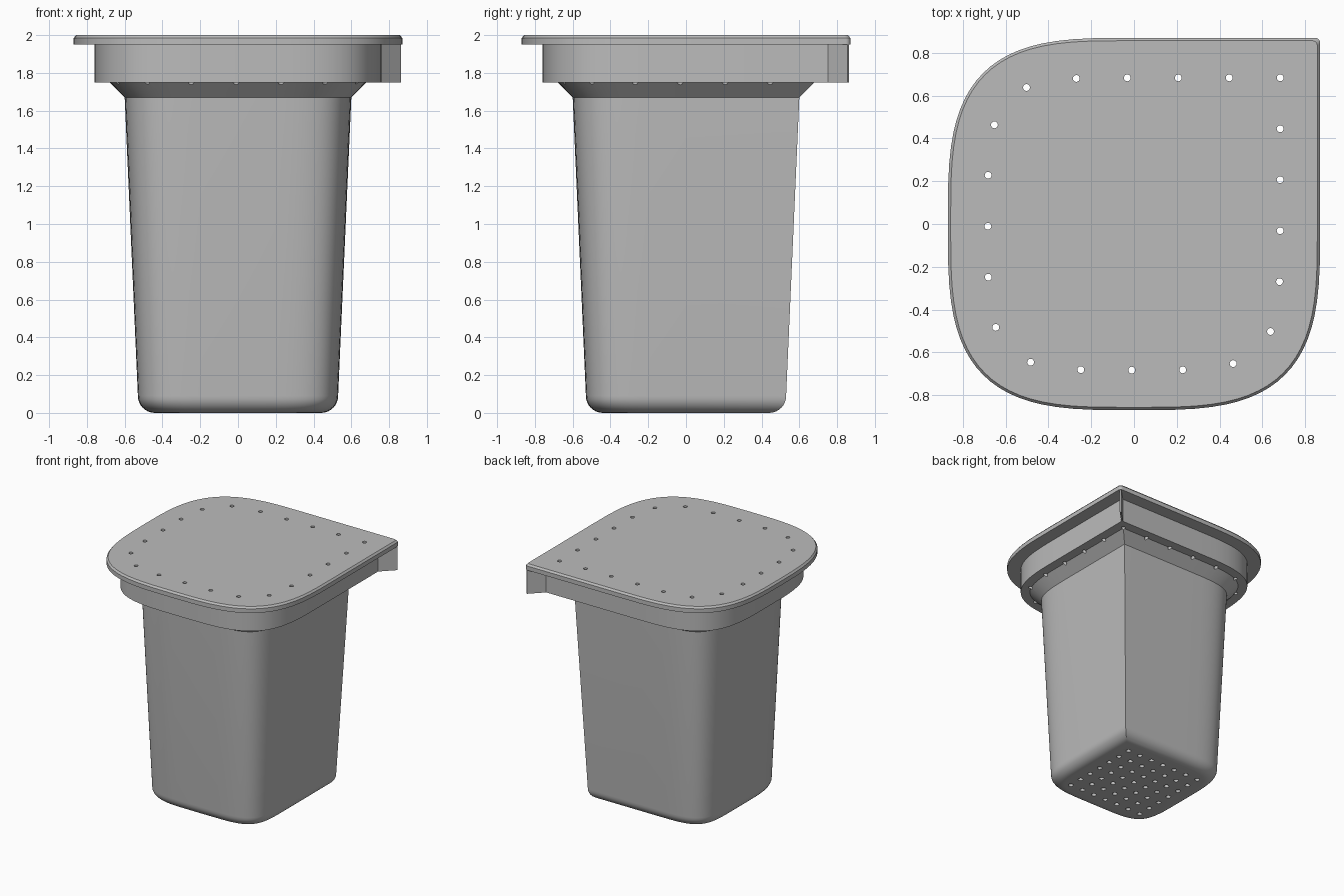
import bpy
import bmesh
from math import sin, cos, pi, radians, copysign
from mathutils import Vector, Matrix

if "Cube" in bpy.data.objects:
    bpy.data.objects.remove(bpy.data.objects["Cube"], do_unlink=True)

grey = bpy.data.materials.new("light grey plastic")
grey.use_nodes = True
colour = (0.5, 0.5, 0.5, 1)
grey.diffuse_color = colour
grey.node_tree.nodes["Principled BSDF"].inputs["Base Color"].default_value = colour


def outline(r, n, corner=0.0, steps=20):
    """Rounded square (superellipse) whose +x +y corner stays square."""
    pts = []
    for i in range(3 * steps + 1):
        t = pi / 2 + i * pi / 2 / steps
        c, s = cos(t), sin(t)
        c, s = (0 if abs(v) < 1e-6 else v for v in (c, s))
        pts.append((copysign(r * abs(c) ** (2 / n), c), copysign(r * abs(s) ** (2 / n), s)))
    if corner:
        for i in range(7):
            a = i * pi / 12
            pts.append((r - corner + corner * cos(a), r - corner + corner * sin(a)))
    else:
        pts.append((r, r))
    return pts


def make_object(name, bm):
    bmesh.ops.recalc_face_normals(bm, faces=bm.faces)
    mesh = bpy.data.meshes.new(name)
    bm.to_mesh(mesh)
    bm.free()
    obj = bpy.data.objects.new(name, mesh)
    mesh.materials.append(grey)
    bpy.context.collection.objects.link(obj)
    return obj


def loft(name, profile, corner=0.0):
    """Closed solid through stacked outlines given as (radius, exponent, z)."""
    bm = bmesh.new()
    rings = [[bm.verts.new((x, y, z)) for x, y in outline(r, n, corner)] for r, n, z in profile]
    for a, b in zip(rings, rings[1:]):
        for i in range(len(a)):
            j = (i + 1) % len(a)
            bm.faces.new((a[i], a[j], b[j], b[i]))
    bm.faces.new(rings[0])
    bm.faces.new(rings[-1])
    return make_object(name, bm)


def spaced(pts, count):
    """Evenly spaced points round a closed path, starting at its last point."""
    path = [Vector(p) for p in pts[-1:] + pts]
    lengths = [(b - a).length for a, b in zip(path, path[1:])]
    gap, out, start = sum(lengths) / count, [], 0
    for a, b, length in zip(path, path[1:], lengths):
        while len(out) < count and len(out) * gap <= start + length:
            out.append(a.lerp(b, (len(out) * gap - start) / length))
        start += length
    return out


def drill(obj, centres, radius, z0, z1):
    bm = bmesh.new()
    for x, y in centres:
        bmesh.ops.create_cone(bm, cap_ends=True, segments=16, radius1=radius, radius2=radius,
                              depth=z1 - z0, matrix=Matrix.Translation((x, y, (z0 + z1) / 2)))
    cutter = make_object("hole_cutter", bm)
    cutter.hide_render = True
    mod = obj.modifiers.new("holes", "BOOLEAN")
    mod.operation, mod.solver, mod.object = "DIFFERENCE", "EXACT", cutter
    bpy.context.view_layer.objects.active = obj
    bpy.ops.object.modifier_apply(modifier=mod.name)
    bpy.data.objects.remove(cutter, do_unlink=True)


def smooth(obj):
    bpy.ops.object.select_all(action="DESELECT")
    obj.select_set(True)
    bpy.context.view_layer.objects.active = obj
    bpy.ops.object.shade_smooth_by_angle(angle=radians(28))


# Hollow pot: rounded foot, tapered wall, sloped shoulder, ledge and collar
fillet = 0.09
profile = []
for i in range(9):
    a = i * pi / 16
    profile.append((0.53 - fillet + fillet * sin(a), 5, fillet - fillet * cos(a)))
profile += [(0.6, 4.6, 1.67), (0.68, 4.3, 1.75), (0.76, 3.7, 1.75), (0.76, 3.7, 1.95),
            (0.73, 3.8, 1.95), (0.73, 3.8, 1.78), (0.66, 4.3, 1.78),
            (0.57, 4.7, 1.69), (0.49, 5, 0.04)]
pot = loft("pot", profile)

# Lid with a chamfered top edge
lid = loft("lid", [(0.87, 3.3, 1.95), (0.87, 3.3, 1.985), (0.857, 3.35, 2.0)], corner=0.025)

# Matching screw holes round the lid and ledge, drain holes in the base
screw_holes = spaced(outline(0.683, 4.4), 21)
drill(lid, screw_holes, 0.016, 1.9, 2.05)
drill(pot, screw_holes, 0.016, 1.6, 1.85)
grid = [(i - 3) * 0.117 for i in range(7)]
drill(pot, [(x, y) for x in grid for y in grid], 0.02, -0.05, 0.1)

# Thin fin under the square corner of the lid
bm = bmesh.new()
inner, outer = 0.75, 0.86
mid = (inner + outer) / 2
place = Matrix.Translation((mid, mid, 1.85)) @ Matrix.Rotation(pi / 4, 4, "Z")
size = Matrix.Diagonal(((outer - inner) * 2 ** 0.5, 0.012, 0.2, 1))
bmesh.ops.create_cube(bm, size=1, matrix=place @ size)
make_object("corner_fin", bm)

for part in (pot, lid):
    smooth(part)
